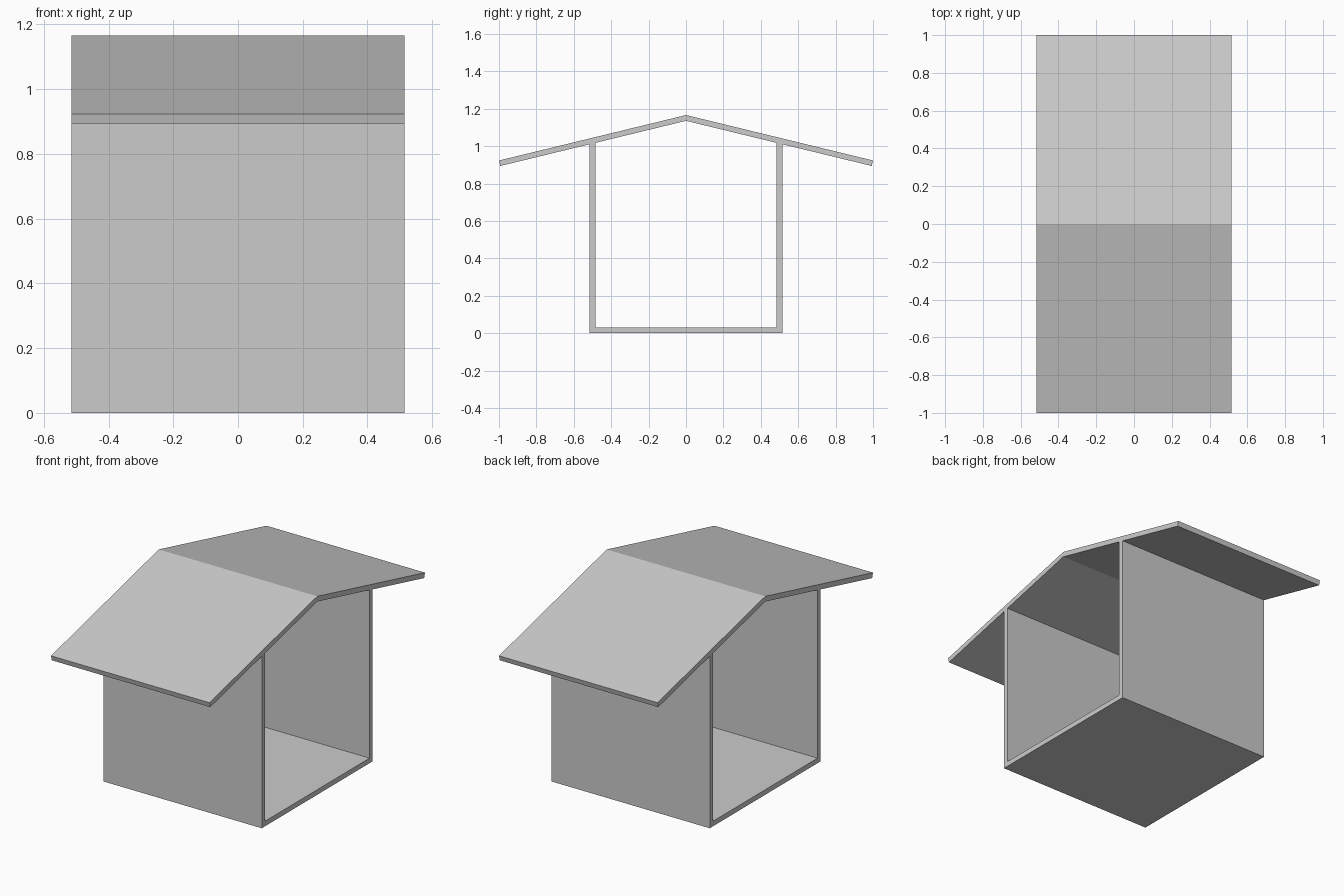
import bpy, bmesh, math

if "Cube" in bpy.data.objects:
    bpy.data.objects.remove(bpy.data.objects["Cube"])

HALF_X = 0.515    # half length along x
T = 0.03          # panel thickness
RIDGE = 1.166     # top of the roof ridge
SLOPE = 0.243     # roof drop per unit of y


def extrude_profile(name, profile):
    """Extrude a (y, z) outline along x, centred on x = 0."""
    bm = bmesh.new()
    face = bm.faces.new([bm.verts.new((-HALF_X, y, z)) for y, z in profile])
    res = bmesh.ops.extrude_face_region(bm, geom=[face])
    verts = [v for v in res["geom"] if isinstance(v, bmesh.types.BMVert)]
    bmesh.ops.translate(bm, verts=verts, vec=(2 * HALF_X, 0, 0))
    bmesh.ops.recalc_face_normals(bm, faces=bm.faces)
    mesh = bpy.data.meshes.new(name)
    bm.to_mesh(mesh)
    bm.free()
    obj = bpy.data.objects.new(name, mesh)
    bpy.context.collection.objects.link(obj)
    return obj


# Roof underside height at a given y
angle = math.atan(SLOPE)
drop = T / math.cos(angle)


def underside(y):
    return RIDGE - drop - SLOPE * abs(y)


# Floor panel
extrude_profile("floor", [(-0.515, 0), (0.515, 0), (0.515, T), (-0.515, T)])

# Side walls, with tops cut to the roof pitch
outer, inner = 0.515, 0.515 - T
for name, s in (("front_wall", -1), ("back_wall", 1)):
    extrude_profile(name, [(s * outer, T), (s * outer, underside(outer)),
                           (s * inner, underside(inner)), (s * inner, T)])

# Gable roof with eaves cut square to the slope
eave = 1 - T * math.sin(angle)
top = [(-1, RIDGE - SLOPE), (0, RIDGE), (1, RIDGE - SLOPE)]
bottom = [(eave, underside(eave)), (0, underside(0)), (-eave, underside(eave))]
extrude_profile("roof", top + bottom)
